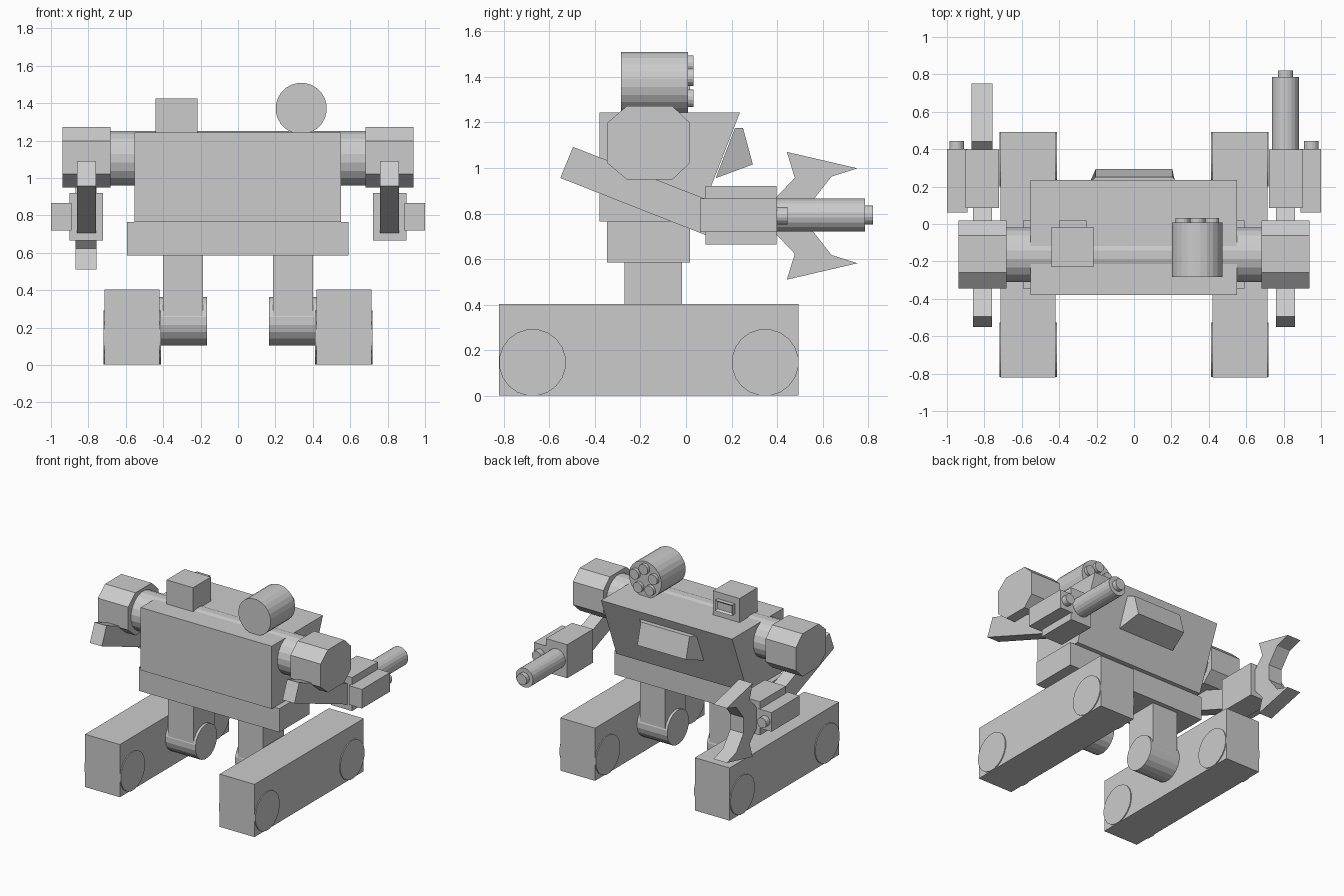
import bpy, bmesh
from math import sin, cos, tau
from mathutils import Vector

cube = bpy.data.objects.get("Cube")
if cube:
    bpy.data.objects.remove(cube, do_unlink=True)

GREY = (0.6, 0.6, 0.6, 1.0)
grey = bpy.data.materials.new("light_grey")
grey.use_nodes = True
grey.diffuse_color = GREY
grey.node_tree.nodes["Principled BSDF"].inputs["Base Color"].default_value = GREY


def finish(name, bm):
    bmesh.ops.recalc_face_normals(bm, faces=bm.faces)
    mesh = bpy.data.meshes.new(name)
    bm.to_mesh(mesh)
    bm.free()
    mesh.materials.append(grey)
    obj = bpy.data.objects.new(name, mesh)
    bpy.context.collection.objects.link(obj)
    return obj


def loft(name, ring_a, ring_b):
    """Closed solid between two rings with equal point counts."""
    bm = bmesh.new()
    a = [bm.verts.new(p) for p in ring_a]
    b = [bm.verts.new(p) for p in ring_b]
    bm.faces.new(a)
    bm.faces.new(b[::-1])
    for i in range(len(a)):
        j = (i + 1) % len(a)
        bm.faces.new((a[i], a[j], b[j], b[i]))
    return finish(name, bm)


def slab(name, profile, x0, x1):
    """Side profile of (y, z) points extruded across x."""
    return loft(name, [(x0, y, z) for y, z in profile], [(x1, y, z) for y, z in profile])


def box(name, x, y, z):
    return slab(name, [(y[0], z[0]), (y[1], z[0]), (y[1], z[1]), (y[0], z[1])], *x)


def cylinder(name, start, end, radius, sides=20):
    start, end = Vector(start), Vector(end)
    axis = (end - start).normalized()
    up = Vector((0, 0, 1))
    side = axis.cross(up)
    ring = [radius * (cos(tau * (i + .5) / sides) * up + sin(tau * (i + .5) / sides) * side)
            for i in range(sides)]
    return loft(name, [start + r for r in ring], [end + r for r in ring])


# Body
box("pelvis", (-.593, .59), (-.346, .018), (.585, .765))
slab("torso", [(-.38, .765), (.05, .765), (.236, 1.242), (-.38, 1.242)], -.553, .55)
cylinder("shoulder_axle", (-.69, 0, 1.105), (.69, 0, 1.105), .147).location.y = -.165

# Raised back hatch with tapered edges
loft("back_hatch",
     [(-.24, .13, .955), (.24, .13, .955), (.24, .215, 1.175), (-.24, .215, 1.175)],
     [(-.205, .293, 1.015), (.205, .293, 1.015), (.205, .25, 1.175), (-.205, .25, 1.175)])

# Sensor box with a recessed window
box("sensor_box", (-.44, -.217), (-.23, -.015), (1.242, 1.425))
window = box("sensor_window", (-.4, -.255), (-.03, .018), (1.295, 1.375))
bm = bmesh.new()
bm.from_mesh(window.data)
back = max(bm.faces, key=lambda f: f.calc_center_median().y)
bmesh.ops.inset_region(bm, faces=[back], thickness=.018, depth=-.015)
bm.to_mesh(window.data)
bm.free()

# Rocket pod with a ring of five tubes
POD_X, POD_Z = .338, 1.372
cylinder("rocket_pod", (POD_X, -.284, POD_Z), (POD_X, .008, POD_Z), .137, 24)
for i in range(5):
    x = POD_X + .083 * sin(tau * i / 5)
    z = POD_Z + .083 * cos(tau * i / 5)
    cylinder(f"rocket_tube_{i + 1}", (x, -.02, z), (x, .032, z), .039, 16)

# Paired parts
shoulder = [(-.258, 1.272), (-.061, 1.272), (.018, 1.197), (.018, 1.022),
            (-.061, .948), (-.258, .948), (-.346, 1.022), (-.346, 1.197)]
upper_arm = [(-.551, .956), (.1, .7), (.157, .836), (-.495, 1.092)]
for s, label in ((1, "left"), (-1, "right")):
    def span(a, b):
        return sorted((s * a, s * b))

    # Tracks and wheels
    box(f"{label}_track", span(.42, .713), (-.82, .493), (0.002, .403))
    for end, y in (("front", -.673), ("rear", .347)):
        cylinder(f"{label}_{end}_wheel", (s * .413, y, .147), (s * .72, y, .147), .147)

    # Legs
    box(f"{label}_leg", span(.187, .401), (-.27, -.017), (.235, .59))
    cylinder(f"{label}_ankle", (s * .167, -.143, .235), (s * .43, -.143, .235), .131)

    # Arms
    slab(f"{label}_shoulder", shoulder, *span(.683, .938))
    slab(f"{label}_upper_arm", upper_arm, *span(.76, .861))
    box(f"{label}_forearm", span(.722, .9), (.085, .397), (.665, .92))
    box(f"{label}_side_gun", span(.89, 1), (.062, .4), (.72, .865))
    cylinder(f"{label}_side_gun_muzzle", (s * .948, .38, .79), (s * .948, .445, .79), .039, 16)

# Left cannon
cylinder("cannon_barrel", (.81, .38, .793), (.81, .785, .793), .073)
cylinder("cannon_muzzle", (.81, .77, .793), (.81, .82, .793), .042, 16)

# Right claw: one half outline mirrored about its middle height
CLAW_Z = .79
half = [(.39, .075), (.477, .167), (.442, .28), (.752, .208), (.638, .172), (.55, .06)]
outline = [(y, CLAW_Z + h) for y, h in half] + [(y, CLAW_Z - h) for y, h in half[::-1]]
slab("claw", outline, -.87, -.757)
